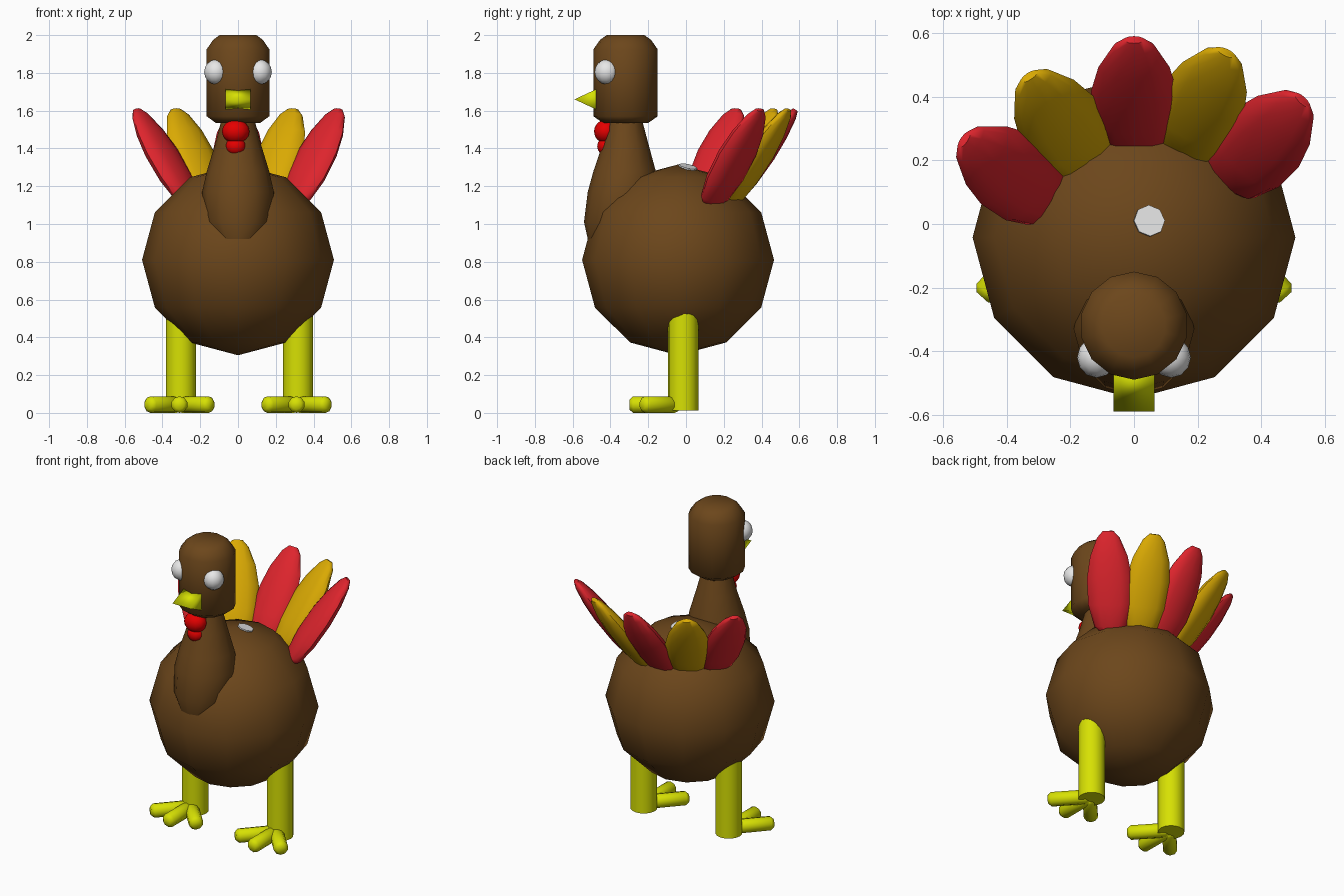
import bpy, bmesh, math
from mathutils import Matrix, Vector

if "Cube" in bpy.data.objects:
    bpy.data.objects.remove(bpy.data.objects["Cube"])


def material(name, r, g, b):
    m = bpy.data.materials.new(name)
    m.diffuse_color = (r, g, b, 1)
    m.use_nodes = True
    m.node_tree.nodes["Principled BSDF"].inputs["Base Color"].default_value = m.diffuse_color
    return m


BROWN = material("brown", 0.15, 0.062, 0.011)
RED = material("feather red", 0.73, 0.018, 0.026)
GOLD = material("feather gold", 0.70, 0.40, 0.001)
YELLOW = material("leg yellow", 0.68, 0.75, 0.001)
WATTLE = material("bright red", 0.78, 0.0, 0.0)
WHITE = material("white", 0.80, 0.80, 0.80)


def finish(name, bm, mat, angle=60):
    bmesh.ops.recalc_face_normals(bm, faces=bm.faces)
    me = bpy.data.meshes.new(name)
    bm.to_mesh(me)
    bm.free()
    me.materials.append(mat)
    ob = bpy.data.objects.new(name, me)
    bpy.context.collection.objects.link(ob)
    bpy.ops.object.select_all(action='DESELECT')
    ob.select_set(True)
    bpy.context.view_layer.objects.active = ob
    bpy.ops.object.shade_smooth_by_angle(angle=math.radians(angle))
    return ob


def ball(name, mat, center, size, seg=12, rings=6):
    bm = bmesh.new()
    mtx = Matrix.Translation(center) @ Matrix.Diagonal((*size, 1))
    bmesh.ops.create_uvsphere(bm, u_segments=seg, v_segments=rings, radius=1, matrix=mtx)
    return finish(name, bm, mat)


def loft(name, mat, rings, seg=12, mtx=Matrix(), angle=60):
    """Skin a stack of circles given as (z, y centre, radius), capped at both ends."""
    bm = bmesh.new()
    loops = [[bm.verts.new(mtx @ Vector((r * math.sin(math.tau * i / seg),
                                         y - r * math.cos(math.tau * i / seg), z)))
              for i in range(seg)] for z, y, r in rings]
    for a, b in zip(loops, loops[1:]):
        for i in range(seg):
            j = (i + 1) % seg
            bm.faces.new((a[i], a[j], b[j], b[i]))
    bm.faces.new(loops[0][::-1])
    bm.faces.new(loops[-1])
    return finish(name, bm, mat, angle)


# Body, neck and head
ball("body", BROWN, (0, -0.042, 0.81), (0.508, 0.508, 0.505))
loft("neck", BROWN, [(0.92, -0.40, 0.12), (1.01, -0.36, 0.18), (1.17, -0.33, 0.19),
                     (1.28, -0.325, 0.165), (1.42, -0.32, 0.122), (1.56, -0.32, 0.085)])
loft("head", BROWN, [(1.535, -0.32, 0.12), (1.57, -0.32, 0.17), (1.925, -0.32, 0.17),
                     (1.975, -0.32, 0.135), (2.0, -0.32, 0.10)], seg=14)

# Pale patch on the back
loft("back_patch", WHITE, [(-0.004, 0, 0.05), (0.004, 0, 0.05)], seg=8, angle=30,
     mtx=Matrix.Translation((0.048, 0.01, 1.302)) @ Matrix.Rotation(math.radians(14), 4, 'Y')
     @ Matrix.Rotation(math.radians(-12), 4, 'X'))

# Eyes
for side, sx in (("left", -1), ("right", 1)):
    ball(side + "_eye", WHITE, (sx * 0.117, -0.42, 1.805), (0.062, 0.064, 0.066), 12, 8)

# Beak: three-sided wedge with its edge facing forward
bm = bmesh.new()
ends = [[bm.verts.new((x, y, z)) for y, z in ((-0.59, 1.66), (-0.44, 1.59), (-0.44, 1.73))]
        for x in (-0.065, 0.065)]
bm.faces.new(ends[0])
bm.faces.new(ends[1][::-1])
for i in range(3):
    j = (i + 1) % 3
    bm.faces.new((ends[0][i], ends[0][j], ends[1][j], ends[1][i]))
finish("beak", bm, YELLOW, 100)

# Wattle
ball("upper_wattle", WATTLE, (-0.012, -0.425, 1.49), (0.073, 0.062, 0.063), 12, 8)
ball("lower_wattle", WATTLE, (-0.012, -0.425, 1.412), (0.053, 0.045, 0.048), 12, 8)

# Legs with three round-ended toes each
for side, x in (("left", -0.302), ("right", 0.318)):
    loft(side + "_leg", YELLOW, [(0.012, -0.015, 0.08), (0.58, -0.015, 0.08)], seg=16,
         mtx=Matrix.Translation((x, 0, 0)))
    for toe, turn, length in (("inner", -42, 0.25), ("middle", 0, 0.255), ("outer", 42, 0.25)):
        mtx = (Matrix.Translation((x - 0.008, -0.045, 0.044))
               @ Matrix.Rotation(math.radians(turn), 4, 'Z')
               @ Matrix.Rotation(math.radians(90), 4, 'X'))
        loft(side + "_" + toe + "_toe", YELLOW,
             [(0, 0, 0.03), (0.02, 0, 0.044), (length - 0.02, 0, 0.044), (length, 0, 0.026)],
             seg=10, mtx=mtx)

# Tail fan: flattened feathers, (azimuth, tip position, colour), profile runs down from the tip
FEATHER = [(-0.62, 0, 0.05), (-0.57, 0, 0.10), (-0.44, 0, 0.132), (-0.28, 0, 0.135),
           (-0.15, 0, 0.112), (-0.04, 0, 0.068), (0, 0, 0.032)]
for i, (az, x, y, mat) in enumerate(((-55, -0.535, 0.265, RED), (-33, -0.33, 0.465, GOLD),
                                     (0, 0, 0.58, RED), (25, 0.29, 0.54, GOLD),
                                     (43, 0.53, 0.39, RED))):
    mtx = (Matrix.Translation((x, y, 1.605)) @ Matrix.Rotation(math.radians(-az), 4, 'Z')
           @ Matrix.Rotation(math.radians(-35), 4, 'X') @ Matrix.Diagonal((1, 0.43, 1, 1)))
    loft(f"tail_feather_{i + 1}", mat, FEATHER, seg=12, mtx=mtx)
